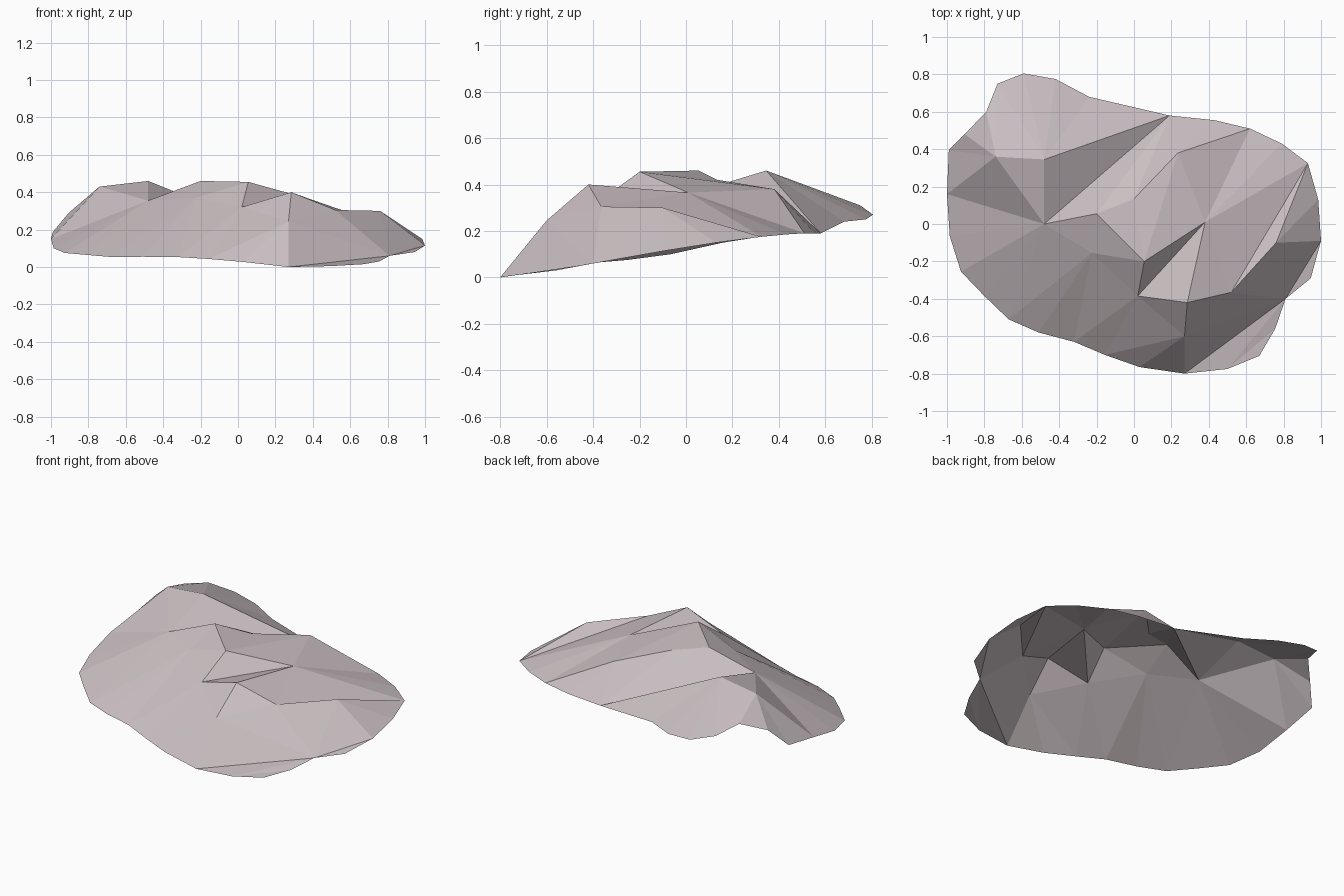
import bpy, bmesh
from mathutils import Vector
from mathutils.geometry import delaunay_2d_cdt

if "Cube" in bpy.data.objects:
    bpy.data.objects.remove(bpy.data.objects["Cube"])

# Outer rim, clockwise from the left (x, y, z)
rim = [(-.99, .395, .187), (-.905, .48, .29), (-.79, .6, .345), (-.73, .75, .31),
       (-.59, .805, .27), (-.42, .775, .25), (-.24, .68, .24), (.19, .58, .19),
       (.43, .555, .19), (.62, .51, .19), (.79, .43, .185), (.93, .325, .175),
       (.985, .13, .15), (1, -.09, .115), (.945, -.29, .08), (.81, -.4, .06),
       (.755, -.56, .03), (.67, -.705, .015), (.5, -.775, .005), (.27, -.8, 0),
       (.03, -.765, .027), (-.155, -.7, .043), (-.32, -.63, .053), (-.51, -.58, .055),
       (-.67, -.51, .053), (-.8, -.385, .064), (-.925, -.255, .075), (-.985, -.065, .1),
       (-1, .16, .15)]

# Crests and gullies inside the rim
inner = dict(A=(-.74, .36, .43), B=(-.48, .345, .46), C=(-.48, 0, .355),
             D=(-.2, .055, .46), E=(-.225, -.155, .37), F=(0, .135, .42),
             G=(.055, -.2, .455), H=(.02, -.385, .32), I=(.38, .01, .365),
             J=(.285, -.42, .4), K=(.27, -.6, .245), L=(.52, -.365, .305),
             M=(.76, -.1, .3), N=(.235, .38, .38))

# Creases that the triangulation must keep
creases = ("A-B B-C B-7 C-7 A-2 A-3 C-D D-7 D-E D-F F-7 F-N N-7 N-9 F-G G-E G-N "
           "G-H G-I H-I I-J I-L I-N I-11 L-11 L-M M-11 M-13 M-15 L-15 13-15 J-L "
           "J-H J-K K-19 K-15 15-19 K-21 H-K H-E E-C").split()

n = len(rim)
pts = [Vector(p) for p in rim + list(inner.values())]
names = {str(i): i for i in range(n)}
names.update({k: n + i for i, k in enumerate(inner)})
edges = [(i, (i + 1) % n) for i in range(n)]
edges += [tuple(names[e] for e in c.split("-")) for c in creases]

out = delaunay_2d_cdt([p.xy for p in pts], edges, [], 1, 1e-5)
bm = bmesh.new()
verts = []
for co, src in zip(out[0], out[3]):
    z = pts[src[0]].z if src else min(pts, key=lambda p: (p.xy - co).length).z
    verts.append(bm.verts.new((co.x, co.y, z)))
for f in out[2]:
    bm.faces.new([verts[i] for i in f])
bm.normal_update()

# All facets of the open sheet face upward
for f in bm.faces:
    if f.normal.z < 0:
        f.normal_flip()

mesh = bpy.data.meshes.new("rock_shell")
bm.to_mesh(mesh)
bm.free()
mat = bpy.data.materials.new("pale mauve grey stone")
mat.diffuse_color = (.6, .53, .55, 1)
mat.use_nodes = True
mat.node_tree.nodes["Principled BSDF"].inputs["Base Color"].default_value = mat.diffuse_color
mesh.materials.append(mat)
obj = bpy.data.objects.new("rock_shell", mesh)
bpy.context.collection.objects.link(obj)
